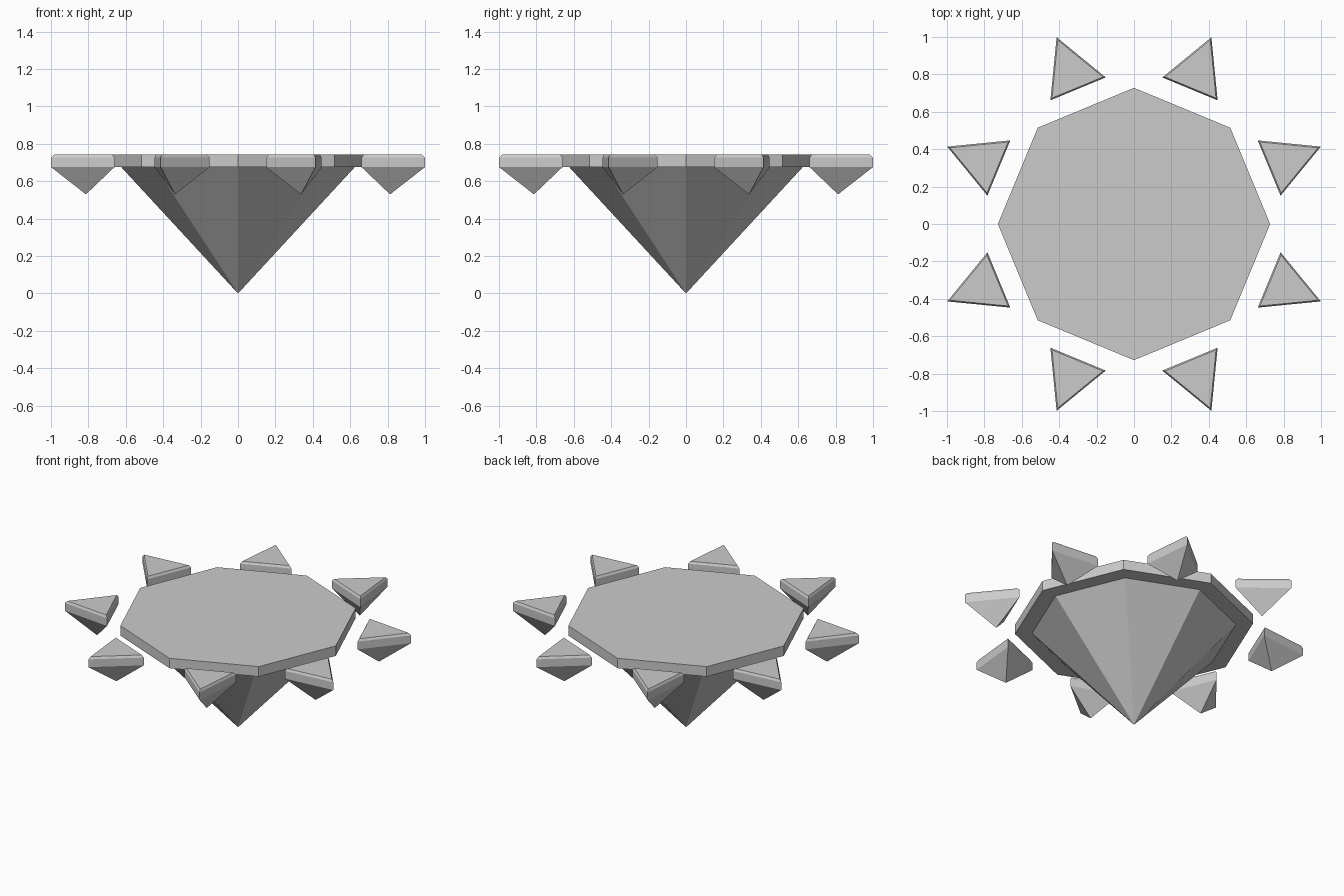
import bpy, bmesh
from math import sin, cos, pi
from mathutils import Matrix

if "Cube" in bpy.data.objects:
    bpy.data.objects.remove(bpy.data.objects["Cube"])


def loft(name, rings, apex):
    """Flat-shaded solid: capped top ring, stacked rings, closed to a bottom point."""
    bm = bmesh.new()
    loops = [[bm.verts.new(p) for p in ring] for ring in rings]
    n = len(loops[0])
    bm.faces.new(loops[0])
    for a, b in zip(loops, loops[1:]):
        for i in range(n):
            j = (i + 1) % n
            bm.faces.new((a[i], b[i], b[j], a[j]))
    tip = bm.verts.new(apex)
    for i in range(n):
        bm.faces.new((loops[-1][i], tip, loops[-1][(i + 1) % n]))
    bmesh.ops.recalc_face_normals(bm, faces=bm.faces)
    mesh = bpy.data.meshes.new(name)
    bm.to_mesh(mesh)
    bm.free()
    obj = bpy.data.objects.new(name, mesh)
    bpy.context.collection.objects.link(obj)
    return obj


def octagon(r, z):
    return [(r * cos(i * pi / 4), r * sin(i * pi / 4), z) for i in range(8)]


def triangle(scale, z):
    # isosceles outline pointing outward, scaled about its centre
    cx = 0.88
    pts = [(0.782, -0.16), (1.081, 0.0), (0.782, 0.16)]
    return [(cx + (x - cx) * scale, y * scale, z) for x, y in pts]


# Central gem: vertical rim, flat ledge underneath, eight-sided point
loft("central_gem",
     [octagon(0.728, 0.742), octagon(0.728, 0.675), octagon(0.624, 0.675)],
     (0, 0, 0))

# Eight small triangular gems with chamfered tops around the rim
for k in range(8):
    gem = loft(f"small_gem_{k + 1}",
               [triangle(0.92, 0.742), triangle(1, 0.727), triangle(1, 0.675)],
               (0.88, 0, 0.53))
    gem.data.transform(Matrix.Rotation(pi / 8 + k * pi / 4, 4, 'Z'))
